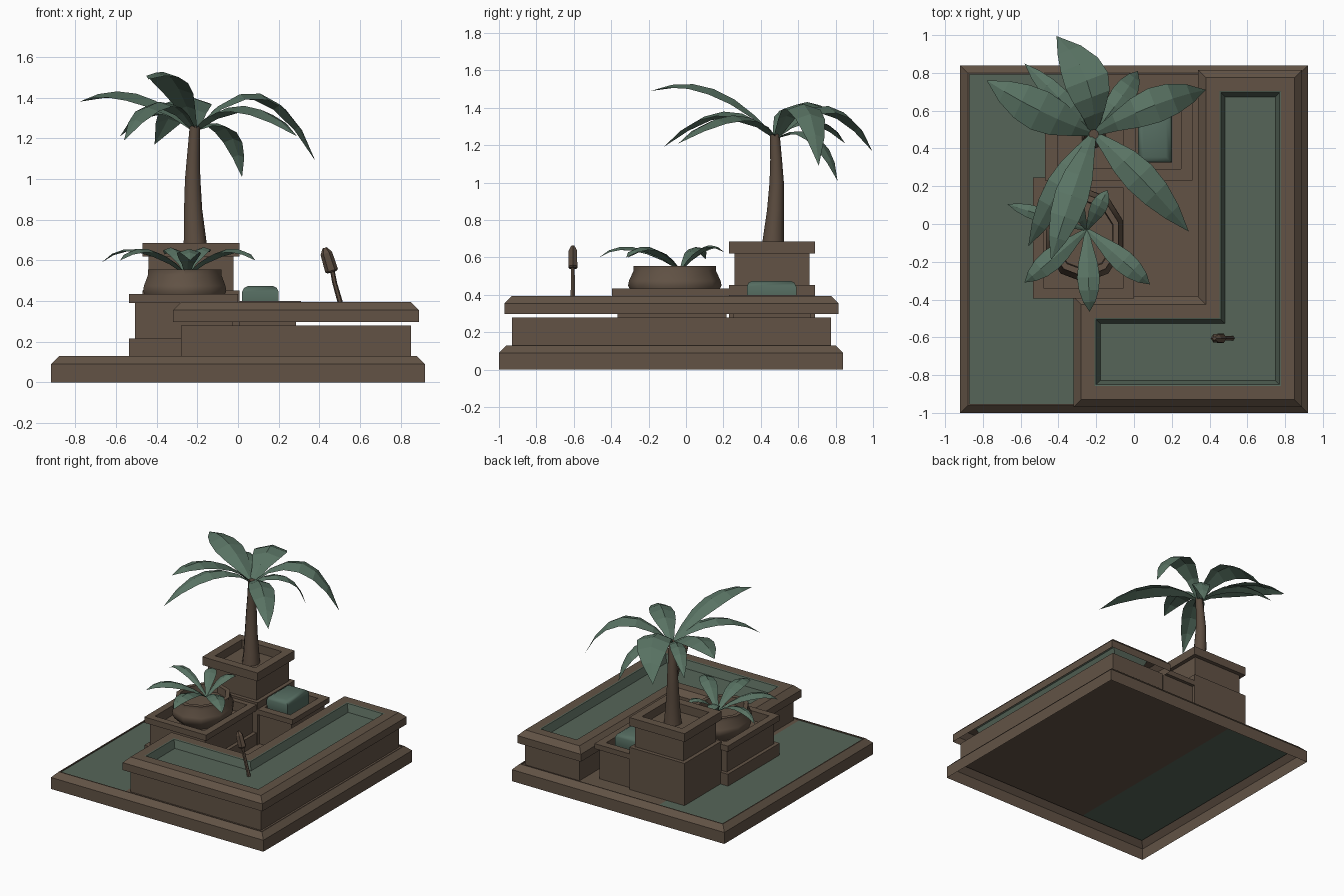
import bpy, math
from mathutils import Vector

if "Cube" in bpy.data.objects:
    bpy.data.objects.remove(bpy.data.objects["Cube"])


def material(name, rgb):
    m = bpy.data.materials.new(name)
    m.diffuse_color = (*rgb, 1)
    m.use_nodes = True
    m.node_tree.nodes["Principled BSDF"].inputs["Base Color"].default_value = m.diffuse_color
    return m


BROWN = material("brown stone", (0.122, 0.086, 0.060))
SOIL = material("moss green", (0.092, 0.130, 0.098))
LEAF = material("leaf green", (0.100, 0.172, 0.126))
BARK = material("bark brown", (0.105, 0.072, 0.050))
CUSHION = material("cushion green", (0.090, 0.150, 0.118))


def make(name, verts, faces, mats, idx=None, smooth=None):
    me = bpy.data.meshes.new(name)
    me.from_pydata([tuple(v) for v in verts], [], faces)
    for m in mats:
        me.materials.append(m)
    if idx:
        for p, i in zip(me.polygons, idx):
            p.material_index = i
    ob = bpy.data.objects.new(name, me)
    bpy.context.collection.objects.link(ob)
    if smooth:
        bpy.ops.object.select_all(action='DESELECT')
        ob.select_set(True)
        bpy.context.view_layer.objects.active = ob
        bpy.ops.object.shade_smooth_by_angle(angle=math.radians(smooth))
    return ob


def loft(name, rings, mats, cap=True, second_from=None, smooth=None, cap_start=False):
    """Skin a stack of rings; bands from 'second_from' on use the second material."""
    n = len(rings[0])
    verts = [v for r in rings for v in r]
    faces, idx = [], []
    for k in range(len(rings) - 1):
        for i in range(n):
            j = (i + 1) % n
            faces.append((k * n + i, k * n + j, (k + 1) * n + j, (k + 1) * n + i))
            idx.append(int(second_from is not None and k >= second_from))
    if cap:
        faces.append(tuple(range((len(rings) - 1) * n, len(rings) * n)))
        idx.append(int(second_from is not None))
    if cap_start:
        faces.append(tuple(reversed(range(n))))
        idx.append(0)
    return make(name, verts, faces, mats, idx, smooth)


def rect(x0, x1, y0, y1):
    def ring(d, z):
        return [(x0 + d, y0 + d, z), (x1 - d, y0 + d, z), (x1 - d, y1 - d, z), (x0 + d, y1 - d, z)]
    return ring


def ell(d, z, x0=-0.32, x1=0.89, y0=-0.97, y1=0.815, xa=0.34, ya=-0.385):
    return [(x0 + d, y0 + d, z), (x1 - d, y0 + d, z), (x1 - d, y1 - d, z),
            (xa + d, y1 - d, z), (xa + d, ya - d, z), (x0 + d, ya - d, z)]


def stack(name, ring, profile, mats=(BROWN,), **kw):
    return loft(name, [ring(d, z) for d, z in profile], mats, **kw)


# Base tray: open underneath, chamfered rim, split floor
stack("base_frame", rect(-0.92, 0.92, -1.0, 0.84),
      [(0, 0), (0, 0.09), (0.04, 0.13), (0.048, 0.13), (0.048, 0.122)], cap=False)
for nm, a, b, m in (("grass_floor", -0.872, -0.315, SOIL), ("stone_floor", -0.315, 0.872, BROWN)):
    make(nm, rect(a, b, -0.952, 0.792)(0, 0.122), [(0, 1, 2, 3)], [m])

# L-shaped planter: body, floating coping, sunken bed
stack("long_planter_body", ell, [(0.04, 0.122), (0.04, 0.28)], cap=False)
stack("long_planter_coping", ell,
      [(0, 0.297), (0, 0.355), (0.04, 0.395), (0.112, 0.395), (0.12, 0.392), (0.142, 0.335)],
      (BROWN, SOIL), second_from=3)

# Middle box holding the pot
stack("pot_box", rect(-0.535, 0.0, -0.395, 0.245),
      [(0, 0.122), (0, 0.215), (0.028, 0.215), (0.028, 0.39), (0, 0.39),
       (0, 0.435), (0.055, 0.435), (0.055, 0.36)])

# Tall palm box
stack("palm_box", rect(-0.47, 0.008, 0.23, 0.69),
      [(0, 0.122), (0, 0.452), (0.03, 0.452), (0.03, 0.62), (0, 0.62),
       (0, 0.685), (0.065, 0.685), (0.065, 0.62)])

# Low side box with cushion
stack("side_box", rect(-0.03, 0.31, 0.23, 0.69),
      [(0.025, 0.122), (0.025, 0.36), (0, 0.36), (0, 0.40), (0.06, 0.40), (0.06, 0.34)])
stack("cushion", rect(0.02, 0.2, 0.325, 0.59),
      [(0.015, 0.34), (0, 0.36), (0, 0.445), (0.01, 0.465), (0.03, 0.475)], (CUSHION,), smooth=50)


def ngon(c, rx, ry, n, off=0.0):
    return [(c[0] + rx * math.cos(off + 2 * math.pi * i / n),
             c[1] + ry * math.sin(off + 2 * math.pi * i / n), c[2]) for i in range(n)]


# Round pot, stretched slightly front to back
pot = [(0.7, 0.36), (0.92, 0.41), (1.0, 0.45), (0.98, 0.475), (0.88, 0.53),
       (0.88, 0.555), (0.74, 0.555), (0.72, 0.50)]
loft("pot", [ngon((-0.262, -0.06, z), 0.215 * r, 0.25 * r, 10, math.pi / 10) for r, z in pot],
     [BROWN], smooth=40)

# Palm trunk
trunk = [(-0.213, 0.465, 0.61, 0.066), (-0.213, 0.467, 0.70, 0.057), (-0.222, 0.478, 0.85, 0.046),
         (-0.224, 0.485, 1.0, 0.039), (-0.220, 0.482, 1.12, 0.032), (-0.213, 0.475, 1.26, 0.026)]
loft("palm_trunk", [ngon((x, y, z), r, r, 9) for x, y, z, r in trunk], [BARK], smooth=45)


def leaf(name, start, mid, tip, width, fold=0.16):
    """Arched blade: three-point rail through 'mid', two strips folded along the midrib."""
    s, m, t = Vector(start), Vector(mid), Vector(tip)
    ctrl = m * 2 - (s + t) / 2
    side = Vector((t.y - s.y, s.x - t.x, 0)).normalized()
    widths = [0.16, 0.5, 0.85, 1.0, 0.88, 0.55, 0.0]
    verts, faces = [], []
    n = len(widths) - 1
    for i, w in enumerate(widths):
        u = i / n
        p = s * (1 - u) ** 2 + ctrl * 2 * u * (1 - u) + t * u * u
        h = w * width / 2
        drop = Vector((0, 0, -fold * 2 * h))
        verts += [p + side * h + drop, p, p - side * h + drop]
    for i in range(n):
        for k in (0, 1):
            a = i * 3 + k
            if i < n - 1:
                faces.append((a, a + 3, a + 4, a + 1))
            else:
                faces.append((a, n * 3 + 1, a + 1))
    make(name, verts, faces, [LEAF])


# Palm crown: midpoint, tip, width
crown = [
    ((-0.25, 0.76, 1.41), (-0.41, 0.995, 1.17), 0.24),
    ((0.11, 0.63, 1.42), (0.38, 0.71, 1.09), 0.19),
    ((0.03, 0.25, 1.36), (0.29, -0.04, 1.21), 0.18),
    ((-0.33, 0.15, 1.50), (-0.44, -0.19, 1.49), 0.18),
    ((-0.39, 0.20, 1.38), (-0.56, -0.12, 1.19), 0.15),
    ((-0.50, 0.60, 1.42), (-0.78, 0.76, 1.38), 0.22),
    ((-0.40, 0.67, 1.34), (-0.58, 0.85, 1.21), 0.11),
    ((-0.06, 0.68, 1.25), (0.02, 0.81, 1.01), 0.13),
]
for i, (m, t, w) in enumerate(crown):
    leaf(f"palm_leaf_{i + 1}", (-0.213, 0.48, 1.24), m, t, w)

# Potted plant: tip position and width, arching just above the rim
potted = [(-0.67, 0.105, 0.59, 0.08), (-0.14, 0.18, 0.64, 0.09), (0.085, -0.32, 0.60, 0.12),
          (-0.235, -0.465, 0.60, 0.12), (-0.58, -0.31, 0.60, 0.12), (-0.36, 0.2, 0.63, 0.09)]
for i, (x, y, z, w) in enumerate(potted):
    s = Vector((-0.25, -0.03, 0.53))
    d = Vector((x, y, z)) - s
    m = s + d * 0.58
    m.z = 0.655
    leaf(f"pot_leaf_{i + 1}", s, m, (x, y, z), w)

# Small bulrush: bent stem and tilted head
stem = [(0.52, 0.33, 0.014), (0.495, 0.42, 0.013), (0.475, 0.49, 0.012), (0.462, 0.56, 0.011)]
loft("reed_stem", [ngon((x, -0.605, z), r, r, 6) for x, z, r in stem], [BARK])
head = [(0.463, 0.542, 0.022), (0.460, 0.55, 0.031), (0.434, 0.635, 0.028), (0.426, 0.662, 0.010)]
loft("reed_head", [[(p[0], p[1], p[2] + 0.3 * (p[0] - x)) for p in ngon((x, -0.605, z), r, r * 0.9, 6)]
                   for x, z, r in head], [BARK], cap_start=True)
